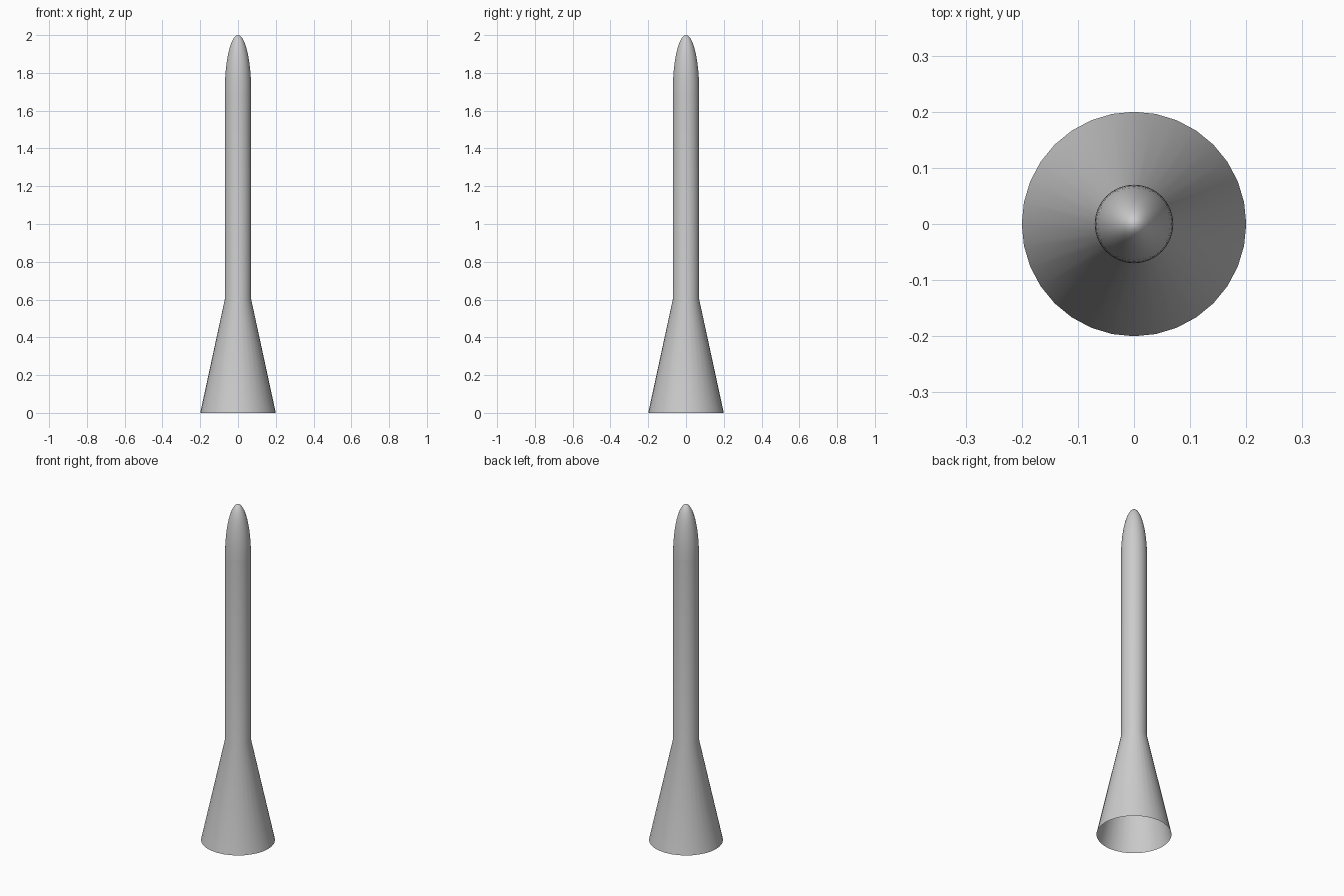
import bpy
import bmesh
import math

cube = bpy.data.objects.get("Cube")
if cube:
    bpy.data.objects.remove(cube, do_unlink=True)

SIDES = 32
grey = bpy.data.materials.new("light_grey")
grey.use_nodes = True
colour = (0.6, 0.6, 0.6, 1)
grey.diffuse_color = colour
grey.node_tree.nodes["Principled BSDF"].inputs["Base Color"].default_value = colour


def lathe(name, profile):
    """Turn (radius, height) points around the z axis into an open shell."""
    bm = bmesh.new()
    verts = [bm.verts.new((r, 0, z)) for r, z in profile]
    edges = [bm.edges.new(pair) for pair in zip(verts, verts[1:])]
    bmesh.ops.spin(bm, geom=verts + edges, axis=(0, 0, 1), cent=(0, 0, 0),
                   angle=math.tau, steps=SIDES, use_merge=True)
    bmesh.ops.remove_doubles(bm, verts=bm.verts, dist=0.0001)
    bmesh.ops.recalc_face_normals(bm, faces=bm.faces)
    # Make sure the shell faces outward
    face = max(bm.faces, key=lambda f: f.calc_area())
    centre = face.calc_center_median()
    if face.normal.x * centre.x + face.normal.y * centre.y < 0:
        bmesh.ops.reverse_faces(bm, faces=bm.faces)
    mesh = bpy.data.meshes.new(name)
    bm.to_mesh(mesh)
    bm.free()
    mesh.materials.append(grey)
    obj = bpy.data.objects.new(name, mesh)
    bpy.context.collection.objects.link(obj)
    bpy.ops.object.select_all(action="DESELECT")
    obj.select_set(True)
    bpy.context.view_layer.objects.active = obj
    bpy.ops.object.shade_smooth_by_angle(angle=math.radians(40))
    return obj


# Flared skirt, open underneath, running into the straight tube
lathe("flared_body", [(0.2, 0), (0.07, 0.6), (0.07, 1.7)])

# Rounded nose: a quarter ellipse from the tube to the tip
steps = [math.pi / 2 * i / 12 for i in range(13)]
lathe("nose_cone", [(0.07 * math.cos(a), 1.7 + 0.3 * math.sin(a)) for a in steps])
